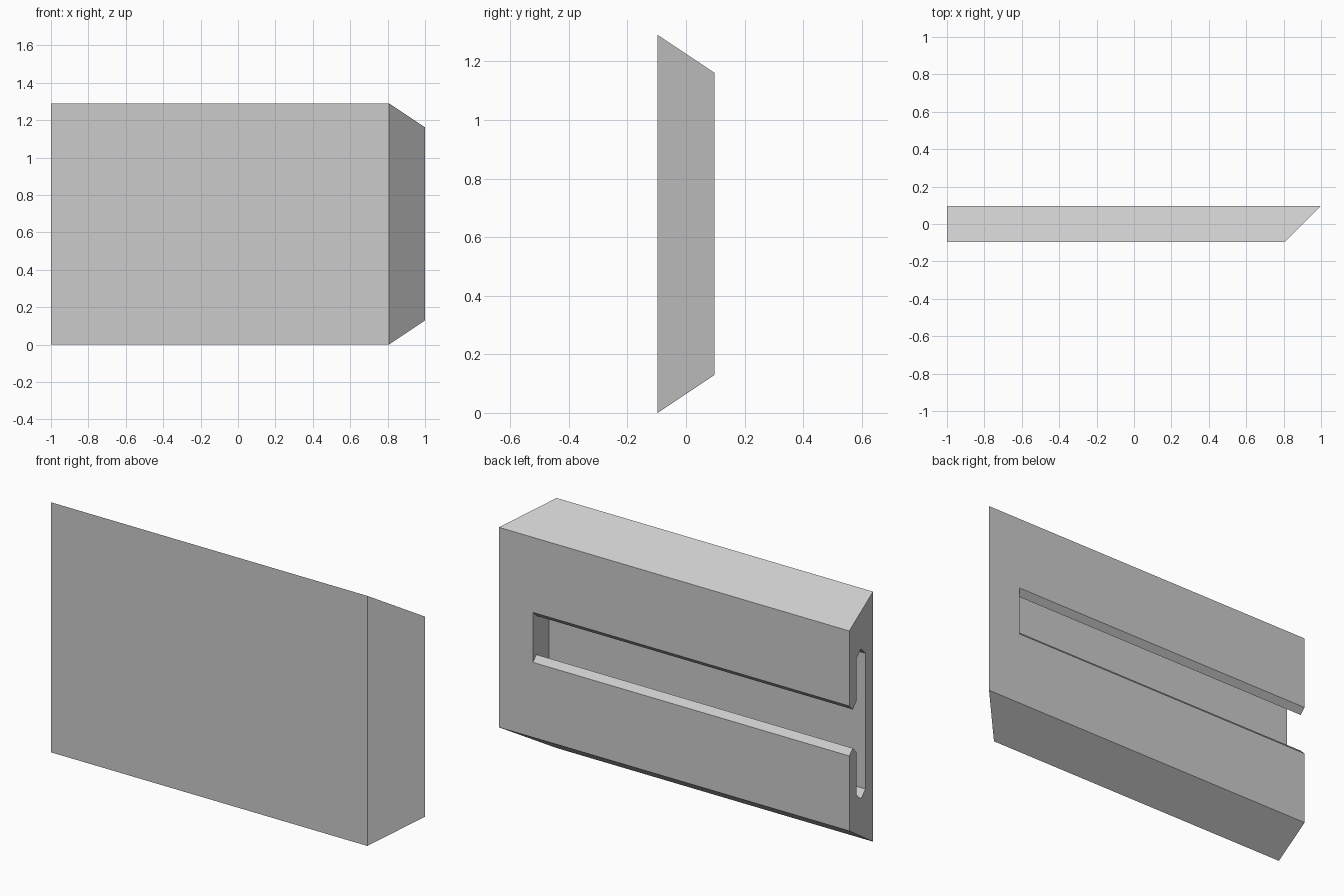
import bpy, bmesh

default = bpy.data.objects.get("Cube")
if default:
    bpy.data.objects.remove(default, do_unlink=True)

U = 2 / 31             # module: the slab is 31 x 20 x 3 modules
BACK = 1.5 * U         # y of the back face
MID = 10 * U           # z of the slot centre line

grey = bpy.data.materials.new("plain grey")
grey.use_nodes = True
grey.diffuse_color = (0.6, 0.6, 0.6, 1)
grey.node_tree.nodes["Principled BSDF"].inputs["Base Color"].default_value = (0.6, 0.6, 0.6, 1)


def prism(name, profile, x_start, x_end):
    """Sweep a (y, z) profile along x; x_end gives the end position for each y."""
    bm = bmesh.new()
    start = [bm.verts.new((x_start, y, z)) for y, z in profile]
    end = [bm.verts.new((x_end(y), y, z)) for y, z in profile]
    bm.faces.new(start)
    bm.faces.new(end[::-1])
    for i in range(len(profile)):
        j = (i + 1) % len(profile)
        bm.faces.new((start[i], end[i], end[j], start[j]))
    bmesh.ops.recalc_face_normals(bm, faces=bm.faces)
    mesh = bpy.data.meshes.new(name)
    bm.to_mesh(mesh)
    bm.free()
    mesh.materials.append(grey)
    obj = bpy.data.objects.new(name, mesh)
    bpy.context.collection.objects.link(obj)
    return obj


# Slab with sloped top and bottom and a mitred end
slab = prism("slotted_slab",
             [(-BACK, 0), (-BACK, 2 * MID), (BACK, 18 * U), (BACK, 2 * U)],
             -1, lambda y: 1 + y - BACK)

# Half of the T-slot as (depth, half height): pinched neck, then pointed channel
half = [(-0.05, 0.129), (0, 0.129), (0.029, 0.1), (0.058, 0.131),
        (0.058, 0.35), (0.095, 0.387), (0.132, 0.35)]
upper = [(BACK - d, MID + h) for d, h in half]
lower = [(BACK - d, MID - h) for d, h in reversed(half)]
cutter = prism("slot_cutter", upper + lower, -1.1, lambda y: 1 - 3 * U)
cutter.hide_render = True

# Cut the slot, open at one end
cut = slab.modifiers.new("slot", 'BOOLEAN')
cut.operation = 'DIFFERENCE'
cut.solver = 'EXACT'
cut.object = cutter
bpy.context.view_layer.objects.active = slab
slab.select_set(True)
bpy.ops.object.modifier_apply(modifier=cut.name)
bpy.data.objects.remove(cutter, do_unlink=True)
